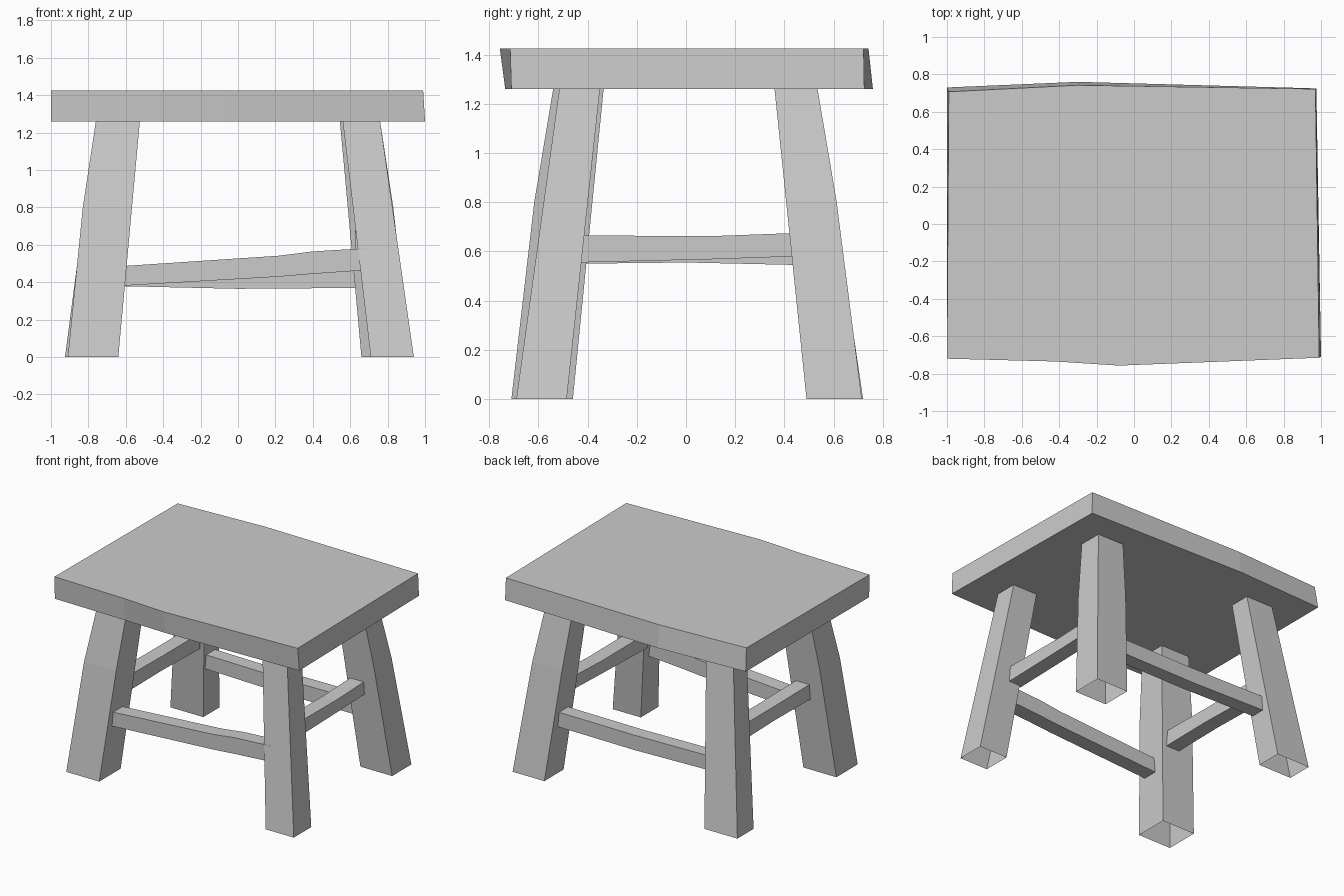
import bpy
import bmesh

cube = bpy.data.objects.get("Cube")
if cube:
    bpy.data.objects.remove(cube, do_unlink=True)

wood = bpy.data.materials.new("plain_grey")
wood.use_nodes = True
grey = (0.6, 0.6, 0.6, 1.0)
wood.diffuse_color = grey
wood.node_tree.nodes["Principled BSDF"].inputs["Base Color"].default_value = grey


def loft(name, rings, caps=True):
    """Skin a chain of matching closed rings with flat faces."""
    bm = bmesh.new()
    loops = [[bm.verts.new(p) for p in ring] for ring in rings]
    for low, high in zip(loops, loops[1:]):
        n = len(low)
        for i in range(n):
            j = (i + 1) % n
            bm.faces.new((low[i], low[j], high[j], high[i]))
    if caps:
        bm.faces.new(loops[0][::-1])
        bm.faces.new(loops[-1])
        bmesh.ops.recalc_face_normals(bm, faces=bm.faces)
    mesh = bpy.data.meshes.new(name)
    bm.to_mesh(mesh)
    bm.free()
    mesh.materials.append(wood)
    obj = bpy.data.objects.new(name, mesh)
    bpy.context.collection.objects.link(obj)
    return obj


def rect(x0, x1, y0, y1, z):
    return [(x0, y0, z), (x1, y0, z), (x1, y1, z), (x0, y1, z)]


# Seat: slab with slightly bowed, uneven long edges
SEAT_LOW, SEAT_HIGH = 1.26, 1.425
low = [(-1, -.715), (-.42, -.725), (-.08, -.735), (1, -.71),
       (.975, .725), (-.3, .76), (-1, .73)]
high = [(-1, -.72), (-.42, -.735), (-.08, -.757), (.99, -.715),
        (.97, .722), (-.3, .742), (-.99, .707)]
loft("seat", [[(x, y, SEAT_LOW) for x, y in low],
              [(x, y, SEAT_HIGH) for x, y in high]])

# Legs: splayed tapering square tubes, open at the foot
# foot x0, x1, y0, y1 / top x0, x1, y0, y1 / outward swell at mid height
legs = {
    "front_left_leg": ((.71, .94, -.69, -.485), (.56, .76, -.515, -.35), 0),
    "front_right_leg": ((-.91, -.64, -.71, -.46), (-.76, -.525, -.54, -.335), .015),
    "back_left_leg": ((.66, .92, .49, .715), (.545, .76, .36, .535), .012),
    "back_right_leg": ((-.925, -.655, .53, .72), (-.76, -.54, .38, .535), 0),
}
KNEE = .8
for name, (foot, top, swell) in legs.items():
    t = KNEE / SEAT_LOW
    mid = [a + (b - a) * t for a, b in zip(foot, top)]
    outer_x = 1 if foot[0] > 0 else 0
    outer_y = 3 if foot[2] > 0 else 2
    mid[outer_x] += swell if outer_x == 1 else -swell
    mid[outer_y] += swell if outer_y == 3 else -swell
    loft(name, [rect(*foot, 0), rect(*mid, KNEE), rect(*top, SEAT_LOW)], caps=False)


# Stretchers: rails defined by stations (position, bottom, top)
def rail(name, axis, side0, side1, stations):
    rings = []
    for p, z0, z1 in stations:
        ring = [(side0, z0), (side1, z0), (side1, z1), (side0, z1)]
        rings.append([(p, s, z) if axis == "x" else (s, p, z) for s, z in ring])
    loft(name, rings)


rail("front_stretcher", "x", -.61, -.5,
     [(-.64, .38, .485), (.22, .43, .542), (.4, .445, .565), (.69, .465, .582)])
rail("back_stretcher", "x", .5, .605,
     [(-.66, .38, .485), (0, .365, .475), (.66, .37, .48)])
rail("left_stretcher", "y", .625, .735,
     [(-.44, .555, .665), (.1, .568, .662), (.45, .58, .675)])
rail("right_stretcher", "y", -.735, -.625,
     [(-.45, .55, .665), (0, .555, .66), (.45, .545, .66)])
